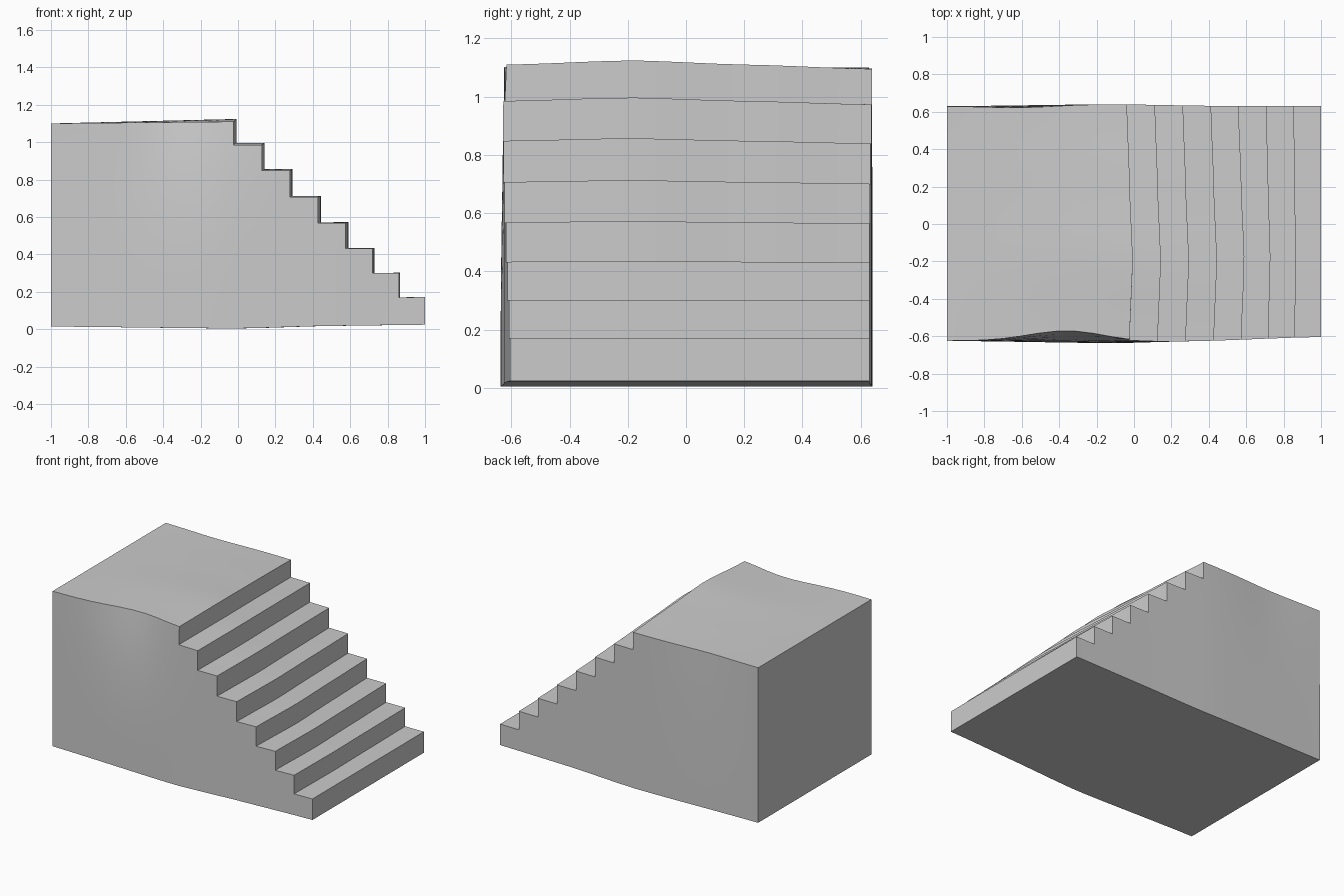
import bpy, bmesh, math

if "Cube" in bpy.data.objects:
    bpy.data.objects.remove(bpy.data.objects["Cube"])

# Step edges from the landing down: riser x, tread z above each riser
RISERS = [-0.02, 0.13, 0.28, 0.43, 0.577, 0.72, 0.861, 1.0]
TREADS = [1.11, 0.985, 0.848, 0.706, 0.566, 0.428, 0.292, 0.156]
HALF = 0.63


def interp(table, t):
    """Smooth interpolation through a few (position, value) pairs."""
    if t <= table[0][0]:
        return table[0][1]
    for (a, u), (b, v) in zip(table, table[1:]):
        if t <= b:
            s = (t - a) / (b - a)
            return u + (v - u) * (s * s * (3 - 2 * s) * 0.5 + s * 0.5)
    return table[-1][1]


TREAD_WAVE = [(-0.63, 0.0), (-0.2, 0.015), (0.2, 0.0), (0.63, -0.015)]
RISER_WAVE = [(-0.63, -0.003), (-0.2, 0.013), (0.2, -0.003), (0.63, -0.018)]
BOTTOM = [(-1, 0.014), (0, 0.004), (0.5, 0.018), (1, 0.024)]
FRONT = [(-1, -0.625), (-0.1, -0.637), (0.3, -0.627), (1, -0.604)]
BACK = [(-1, 0.630), (-0.1, 0.640), (0.5, 0.631), (1, 0.630)]


def warp(co):
    """Gently uneven, hand-made look of the block."""
    x, y, z = co
    h = z / 1.11
    left = min(1, x + 1)
    dent = math.exp(-((x + 0.35) / 0.3) ** 2) * h ** 3
    front = interp(FRONT, x) + 0.063 * dent
    back = interp(BACK, x) - 0.012 * math.exp(-((x + 0.6) / 0.25) ** 2) * h ** 3
    t = (y + HALF) / (2 * HALF)
    co.x = x + interp(RISER_WAVE, y) * min(1, (1 - x) * 2.5) * left
    co.y = front + (back - front) * t
    co.z = (z + interp(TREAD_WAVE, y) * h * h * left
            - 0.01 * h ** 4 * max(0, -x)
            + interp(BOTTOM, x) * (1 - h) ** 3)


# Stair profile
profile = [(-1, 0), (-1, TREADS[0])]
for i, (x, z) in enumerate(zip(RISERS, TREADS)):
    profile.append((x, z))
    profile.append((x, TREADS[i + 1] if i < 7 else 0))

bm = bmesh.new()
face = bm.faces.new([bm.verts.new((x, -HALF, z)) for x, z in profile])
ext = bmesh.ops.extrude_face_region(bm, geom=[face])
for v in ext["geom"]:
    if isinstance(v, bmesh.types.BMVert):
        v.co.y = HALF


# Slice into a grid so the surfaces can bend
def cut(axis, values):
    for value in values:
        co, no = [0, 0, 0], [0, 0, 0]
        co[axis], no[axis] = value, 1
        geom = bm.verts[:] + bm.edges[:] + bm.faces[:]
        bmesh.ops.bisect_plane(bm, geom=geom, dist=1e-5, plane_co=co, plane_no=no)


cut(0, [-1 + 0.98 * i / 10 for i in range(1, 10)] + RISERS[:-1])
cut(2, TREADS[1:])
cut(1, [-HALF + 2 * HALF * i / 14 for i in range(1, 14)])

for v in bm.verts:
    warp(v.co)
bmesh.ops.recalc_face_normals(bm, faces=bm.faces[:])

mesh = bpy.data.meshes.new("staircase")
bm.to_mesh(mesh)
bm.free()
stairs = bpy.data.objects.new("staircase", mesh)
bpy.context.collection.objects.link(stairs)

# Smooth within each face, sharp at the step edges
mesh.shade_smooth()
mesh.set_sharp_from_angle(angle=math.radians(30))
